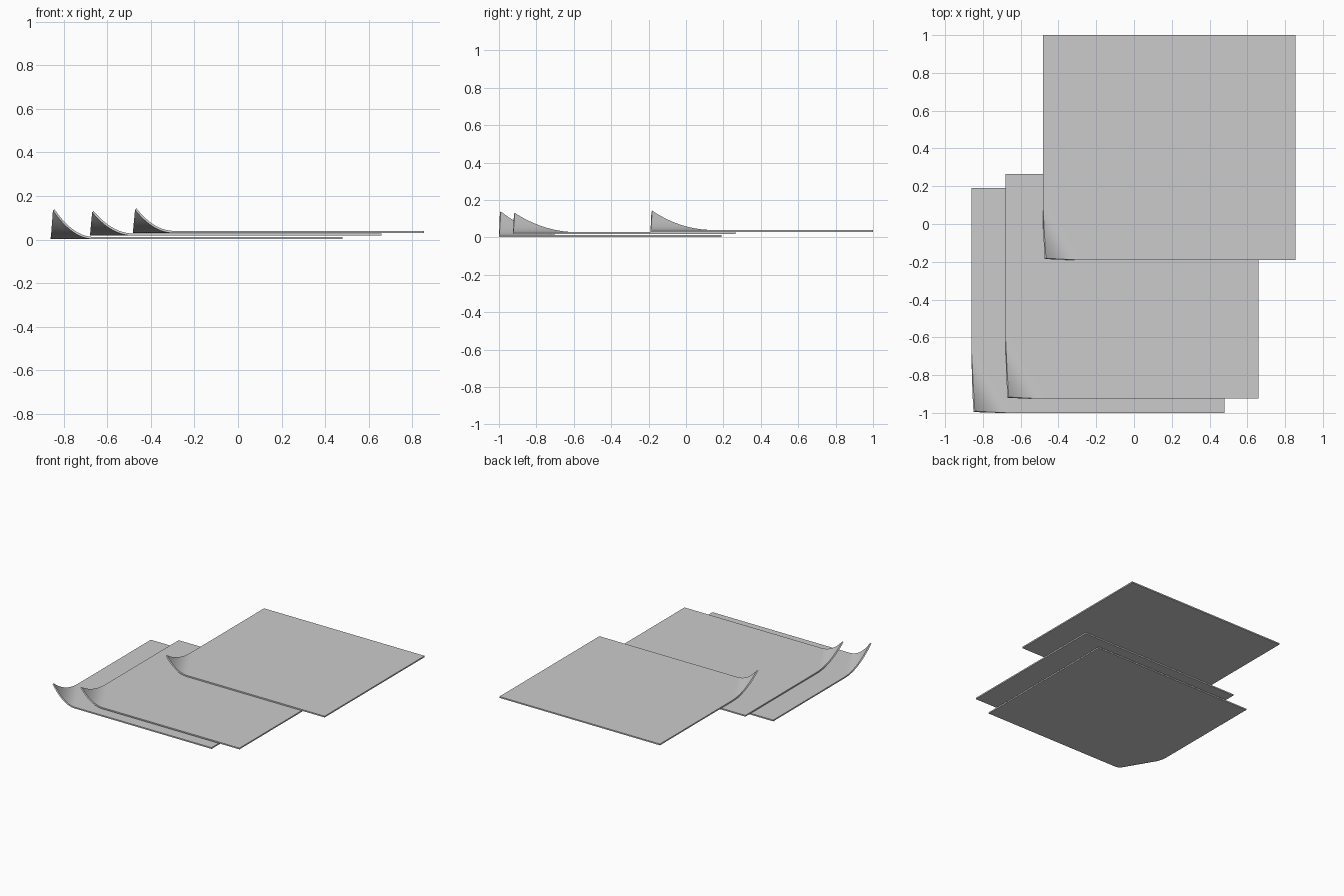
import bpy, bmesh

if "Cube" in bpy.data.objects:
    bpy.data.objects.remove(bpy.data.objects["Cube"])

THICK = 0.01
N = 20  # divisions across the curled corner


def sheet(name, x0, x1, y0, y1, z, a, b, h):
    """Thin paper sheet whose front-left corner curls up by h."""
    xs = [x0 + a * i / N for i in range(N + 1)] + [x1]
    ys = [y0 + b * i / N for i in range(N + 1)] + [y1]
    bm = bmesh.new()
    grid = []
    for y in ys:
        row = []
        for x in xs:
            t = max(0.0, 1 - (x - x0) / a - (y - y0) / b)
            row.append(bm.verts.new((x + 0.01 * t ** 2, y + 0.005 * t ** 2, z + h * t ** 2)))
        grid.append(row)
    for j in range(len(ys) - 1):
        for i in range(len(xs) - 1):
            bm.faces.new((grid[j][i], grid[j][i + 1], grid[j + 1][i + 1], grid[j + 1][i]))
    me = bpy.data.meshes.new(name)
    bm.to_mesh(me)
    bm.free()
    ob = bpy.data.objects.new(name, me)
    bpy.context.collection.objects.link(ob)
    # paper thickness
    mod = ob.modifiers.new("thickness", 'SOLIDIFY')
    mod.thickness = THICK
    mod.offset = 1
    bpy.ops.object.select_all(action='DESELECT')
    ob.select_set(True)
    bpy.context.view_layer.objects.active = ob
    bpy.ops.object.modifier_apply(modifier=mod.name)
    bpy.ops.object.shade_smooth_by_angle()
    return ob


# three overlapping sheets, bottom to top
sheet("bottom_sheet", -0.86, 0.48, -1.0, 0.19, 0.002, 0.20, 0.34, 0.132)
sheet("middle_sheet", -0.68, 0.66, -0.925, 0.265, 0.018, 0.20, 0.34, 0.107)
sheet("top_sheet", -0.483, 0.855, -0.19, 1.0, 0.03, 0.19, 0.33, 0.107)
